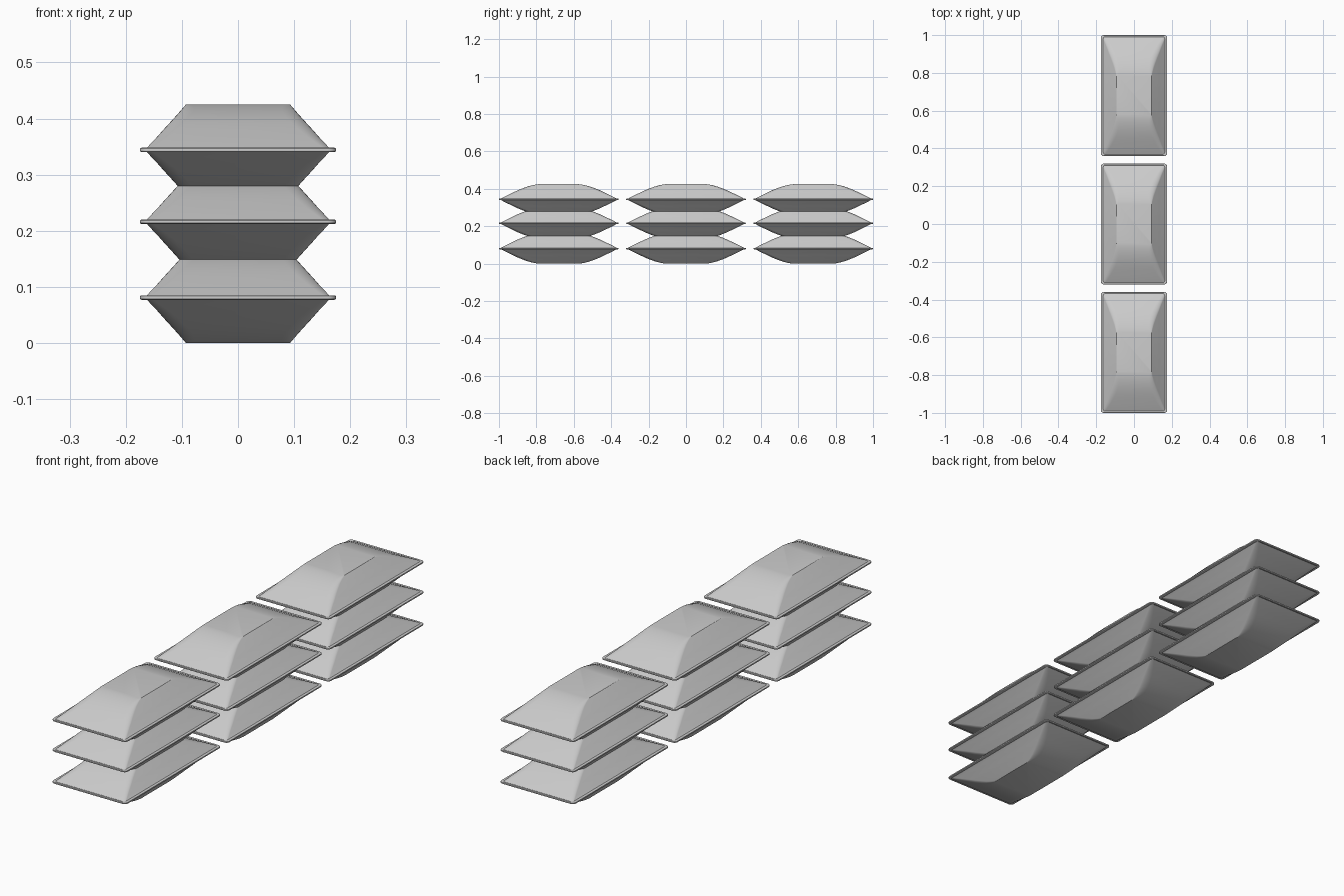
import bpy, bmesh
from math import sin, cos, pi

if "Cube" in bpy.data.objects:
    bpy.data.objects.remove(bpy.data.objects["Cube"])

# Half profile of a bag: (height above seam, half width, half length, corner radius)
UPPER = [(0.003, 0.163, 0.311, 0.010), (0.012, 0.155, 0.294, 0.015),
         (0.024, 0.1435, 0.270, 0.020), (0.036, 0.133, 0.245, 0.024),
         (0.048, 0.122, 0.220, 0.026), (0.059, 0.112, 0.193, 0.026),
         (0.068, 0.104, 0.168, 0.024), (0.075, 0.098, 0.142, 0.020),
         (0.079, 0.0945, 0.122, 0.014), (0.081, 0.093, 0.105, 0.008)]
# Flat piped seam around the middle
SEAM = [(0.004, 0.166, 0.313, 0.012), (0.004, 0.172, 0.3175, 0.014),
        (0.0025, 0.1745, 0.3195, 0.015), (0, 0.175, 0.32, 0.015)]


def ring(bm, z, a, b, r, n=6):
    """Rounded rectangle of vertices."""
    verts = []
    for k, (sx, sy) in enumerate([(1, 1), (-1, 1), (-1, -1), (1, -1)]):
        for i in range(n + 1):
            t = (k + i / n) * pi / 2
            verts.append(bm.verts.new((sx * (a - r) + r * cos(t),
                                       sy * (b - r) + r * sin(t), z)))
    return verts


def bag_mesh():
    half = UPPER[::-1] + SEAM
    levels = half + [(-z, a, b, r) for z, a, b, r in half[-2::-1]]
    bm = bmesh.new()
    rings = [ring(bm, *lv) for lv in levels]
    for p, q in zip(rings, rings[1:]):
        for i in range(len(p)):
            j = (i + 1) % len(p)
            bm.faces.new((p[i], q[i], q[j], p[j]))
    bm.faces.new(rings[0])
    bm.faces.new(rings[-1][::-1])
    bmesh.ops.recalc_face_normals(bm, faces=bm.faces)
    me = bpy.data.meshes.new("bag")
    bm.to_mesh(me)
    bm.free()
    return me


# Three stacks of three bags
mesh = bag_mesh()
for col, y in enumerate((-0.68, 0, 0.68)):
    for row, z in enumerate((0.081, 0.216, 0.344)):
        ob = bpy.data.objects.new(f"bag_stack{col + 1}_layer{row + 1}", mesh)
        ob.location = (0, y, z)
        bpy.context.collection.objects.link(ob)

bpy.context.view_layer.objects.active = ob
ob.select_set(True)
bpy.ops.object.shade_smooth_by_angle(angle=0.6)
